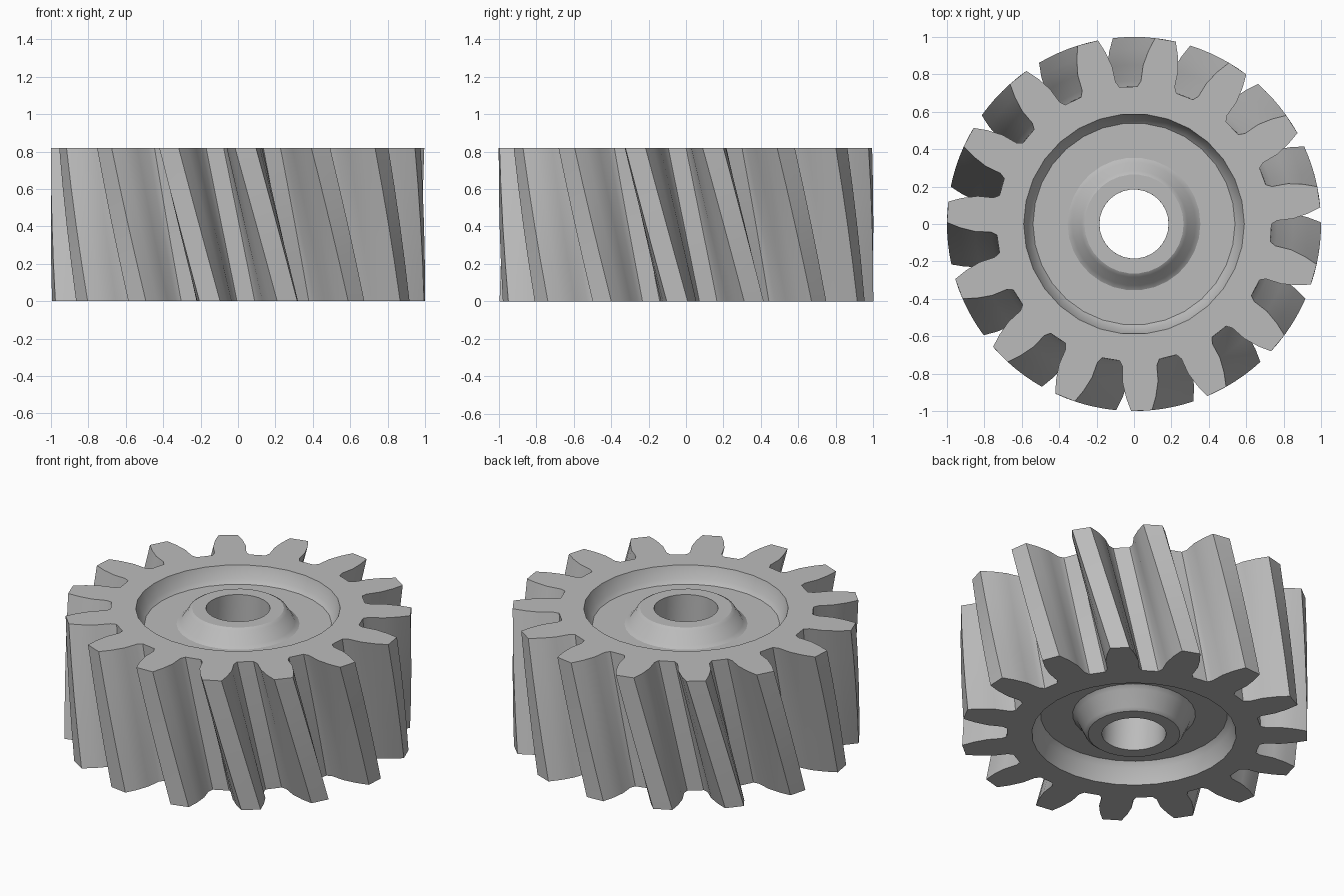
import bpy
import bmesh
from math import radians, cos, sin

cube = bpy.data.objects.get("Cube")
if cube:
    bpy.data.objects.remove(cube, do_unlink=True)

TEETH = 15
PITCH = 360 / TEETH
HEIGHT = 0.82
TWIST = 13        # degrees the bottom face is turned against the top
FIRST_TOOTH = 8.3
LEVELS = 4
SEGMENTS = TEETH * 2

steel = bpy.data.materials.new("steel grey")
steel.use_nodes = True
grey = (0.5, 0.5, 0.5, 1)
steel.diffuse_color = grey
steel.node_tree.nodes["Principled BSDF"].inputs["Base Color"].default_value = grey

# Half of one tooth: half angle in degrees, radius
half_tooth = [(8.3, 0.735), (6.9, 0.765), (6.4, 0.85), (4.9, 0.93), (3.2, 1.0)]
tooth = [(-a, r) for a, r in half_tooth] + [(a, r) for a, r in reversed(half_tooth)]


def polar(angle, radius, z):
    a = radians(angle)
    return radius * cos(a), radius * sin(a), z


def skin(bm, upper, lower):
    n = len(upper)
    for i in range(n):
        j = (i + 1) % n
        bm.faces.new((upper[i], lower[i], lower[j], upper[j]))


bm = bmesh.new()

# Twisted toothed wall, from top to bottom
walls = []
for level in range(LEVELS + 1):
    t = level / LEVELS
    walls.append([bm.verts.new(polar(FIRST_TOOTH + k * PITCH + a + TWIST * t, r, HEIGHT * (1 - t)))
                  for k in range(TEETH) for a, r in tooth])
for upper, lower in zip(walls, walls[1:]):
    skin(bm, upper, lower)

# Turned recess, hub and bore: radius, share of the recess depth
dish = [(0.59, 0), (0.565, 0.75), (0.54, 1), (0.355, 1), (0.33, 0.85), (0.285, 0.12), (0.265, 0), (0.185, 0)]
stations = [(r, HEIGHT - 0.10 * d, 0) for r, d in dish]
stations += [(r, 0.13 * d, TWIST) for r, d in reversed(dish)]
start = FIRST_TOOTH + tooth[0][0]
rings = [[bm.verts.new(polar(start + turn + i * 360 / SEGMENTS, r, z)) for i in range(SEGMENTS)]
         for r, z, turn in stations]
for outer, inner in zip(rings, rings[1:]):
    skin(bm, inner, outer)

# Flat end faces between the teeth and the recess
step = len(tooth) // 2
for wall, ring in ((walls[0], rings[0]), (walls[-1], rings[-1])):
    for i in range(SEGMENTS):
        edge = [wall[(i * step + k) % len(wall)] for k in range(step + 1)]
        bm.faces.new([ring[(i + 1) % SEGMENTS], ring[i]] + edge)

bmesh.ops.recalc_face_normals(bm, faces=bm.faces)
mesh = bpy.data.meshes.new("helical_gear")
bm.to_mesh(mesh)
bm.free()
mesh.materials.append(steel)
gear = bpy.data.objects.new("helical_gear", mesh)
bpy.context.collection.objects.link(gear)

bpy.ops.object.select_all(action="DESELECT")
gear.select_set(True)
bpy.context.view_layer.objects.active = gear
bpy.ops.object.shade_smooth_by_angle(angle=radians(30))
